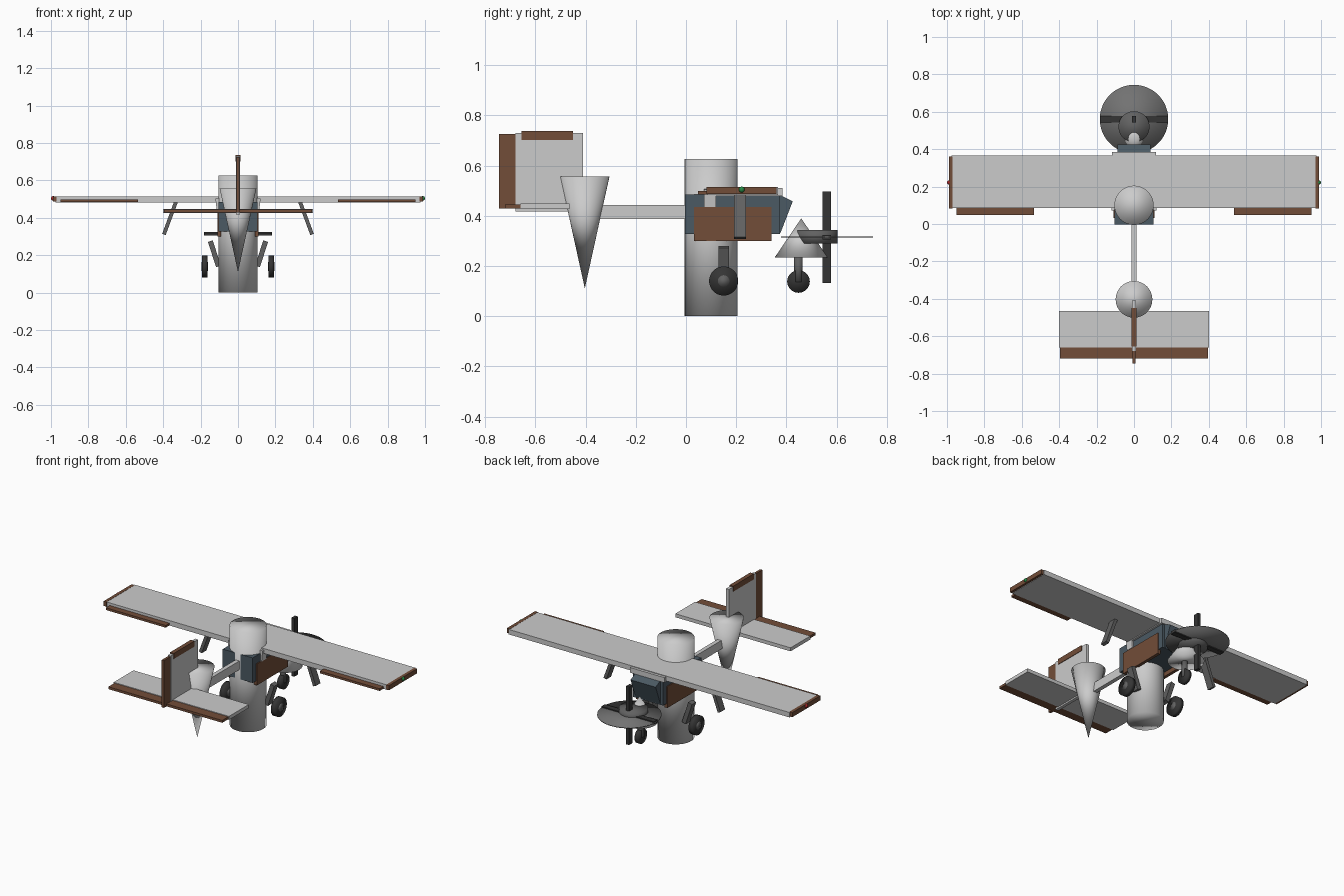
import bpy, math
from mathutils import Vector

if "Cube" in bpy.data.objects:
    bpy.data.objects.remove(bpy.data.objects["Cube"])


def material(name, rgb):
    m = bpy.data.materials.new(name)
    m.diffuse_color = (*rgb, 1)
    m.use_nodes = True
    m.node_tree.nodes["Principled BSDF"].inputs["Base Color"].default_value = m.diffuse_color
    return m


GREY = material("wing_grey", (0.51, 0.51, 0.51))
BROWN = material("brown_trim", (0.168, 0.074, 0.04))
GLASS = material("dark_glass", (0.07, 0.10, 0.125))
DARK = material("dark_rubber", (0.035, 0.035, 0.035))
STEEL = material("steel", (0.12, 0.12, 0.12))
DISC = material("disc_grey", (0.17, 0.17, 0.17))
RED = material("red_light", (0.4, 0.02, 0.02))
GREEN = material("green_light", (0.02, 0.25, 0.06))


def finish(name, mat=GREY, smooth=False):
    o = bpy.context.object
    o.name = name
    o.data.materials.append(mat)
    if smooth:
        bpy.ops.object.shade_smooth()
    return o


def box(name, lo, hi, mat=GREY):
    lo, hi = Vector(lo), Vector(hi)
    bpy.ops.mesh.primitive_cube_add(size=1, location=(lo + hi) / 2)
    o = finish(name, mat)
    o.scale = hi - lo
    return o


def bar(name, top, bottom, thick, depth, mat=GREY):
    """Box strut leaning in the xz plane."""
    a, b = Vector(top), Vector(bottom)
    d = a - b
    bpy.ops.mesh.primitive_cube_add(size=1, location=(a + b) / 2)
    o = finish(name, mat)
    o.scale = (thick, depth, d.length)
    o.rotation_euler.y = math.atan2(d.x, d.z)
    return o


def cyl(name, loc, r, h, mat=GREY, axis="Z"):
    rot = (0, math.pi / 2, 0) if axis == "X" else (0, 0, 0)
    bpy.ops.mesh.primitive_cylinder_add(vertices=48, radius=r, depth=h, location=loc, rotation=rot)
    return finish(name, mat, True)


def cone(name, loc, r_bottom, r_top, h, mat=GREY):
    bpy.ops.mesh.primitive_cone_add(vertices=48, radius1=r_bottom, radius2=r_top, depth=h, location=loc)
    return finish(name, mat, True)


# Fuselage barrel, tail cone and boom
cyl("fuselage", (0, 0.1, 0.3125), 0.105, 0.625)
cone("tail_cone", (0, -0.403, 0.333), 0, 0.098, 0.445)
box("tail_boom", (-0.013, -0.42, 0.387), (0.013, 0.02, 0.442))

# Cabin with side panels and wing saddle
box("cabin", (-0.104, -0.003, 0.327), (0.104, 0.375, 0.484), GLASS)
box("wing_saddle", (-0.118, 0.12, 0.478), (0.118, 0.384, 0.510))

# Slanted windshield
profile = [(0.35, 0.495), (0.425, 0.457), (0.377, 0.333), (0.31, 0.36)]
verts = [(x, y, z) for x in (-0.087, 0.087) for y, z in profile]
faces = [(0, 1, 2, 3), (7, 6, 5, 4)] + [(i, i + 4, (i + 1) % 4 + 4, (i + 1) % 4) for i in range(4)]
mesh = bpy.data.meshes.new("windshield")
mesh.from_pydata(verts, [], faces)
mesh.materials.append(GLASS)
bpy.context.collection.objects.link(bpy.data.objects.new("windshield", mesh))

# Main wing
box("wing", (-0.975, 0.085, 0.483), (0.975, 0.367, 0.514))

# Parts repeated on both sides
for s, side, lamp in ((-1, "left", RED), (1, "right", GREEN)):
    def sbox(name, x0, x1, y0, y1, z0, z1, mat=GREY):
        box(f"{side}_{name}", (min(s * x0, s * x1), y0, z0), (max(s * x0, s * x1), y1, z1), mat)

    sbox("side_panel", 0.09, 0.109, 0.032, 0.34, 0.30, 0.435, BROWN)
    sbox("wing_tip", 0.97, 0.99, 0.082, 0.360, 0.486, 0.515, BROWN)
    sbox("aileron", 0.535, 0.95, 0.047, 0.09, 0.484, 0.498, BROWN)
    bpy.ops.mesh.primitive_uv_sphere_add(segments=16, ring_count=8, radius=0.012,
                                         location=(s * 0.988, 0.222, 0.504))
    finish(f"{side}_nav_light", lamp, True)
    bar(f"{side}_cabane_strut", (s * 0.112, 0.096, 0.505), (s * 0.104, 0.096, 0.435), 0.018, 0.048)
    bar(f"{side}_wing_strut", (s * 0.330, 0.215, 0.49), (s * 0.396, 0.215, 0.311), 0.02, 0.047, STEEL)
    bar(f"{side}_gear_leg", (s * 0.148, 0.15, 0.275), (s * 0.104, 0.15, 0.14), 0.027, 0.042, STEEL)
    cyl(f"{side}_main_wheel", (s * 0.178, 0.15, 0.14), 0.058, 0.03, DARK, "X")
    cyl(f"{side}_wheel_hub", (s * 0.178, 0.15, 0.14), 0.023, 0.034, STEEL, "X")

# Tail surfaces
box("stabilizer", (-0.4, -0.66, 0.426), (0.4, -0.465, 0.448))
box("elevator", (-0.395, -0.72, 0.429), (0.395, -0.655, 0.444), BROWN)
box("fin", (-0.01, -0.68, 0.417), (0.01, -0.41, 0.730))
box("rudder", (-0.008, -0.745, 0.429), (0.008, -0.677, 0.725), BROWN)
box("fin_cap", (-0.013, -0.655, 0.702), (0.013, -0.45, 0.737), BROWN)

# Nose cone, engine drum and propeller
cone("spinner", (0, 0.459, 0.312), 0.105, 0, 0.155)
cyl("engine_drum", (0, 0.520, 0.317), 0.083, 0.054, STEEL)
cyl("propeller_disc", (0, 0.561, 0.315), 0.183, 0.005, DISC)
box("upright_blade", (-0.01, 0.544, 0.132), (0.01, 0.578, 0.497), DARK)
box("level_blade", (-0.182, 0.544, 0.306), (0.182, 0.578, 0.324), DARK)

# Nose gear
cyl("nose_leg", (0, 0.448, 0.19), 0.017, 0.11, STEEL)
cyl("nose_wheel", (0, 0.448, 0.138), 0.045, 0.025, DARK, "X")
